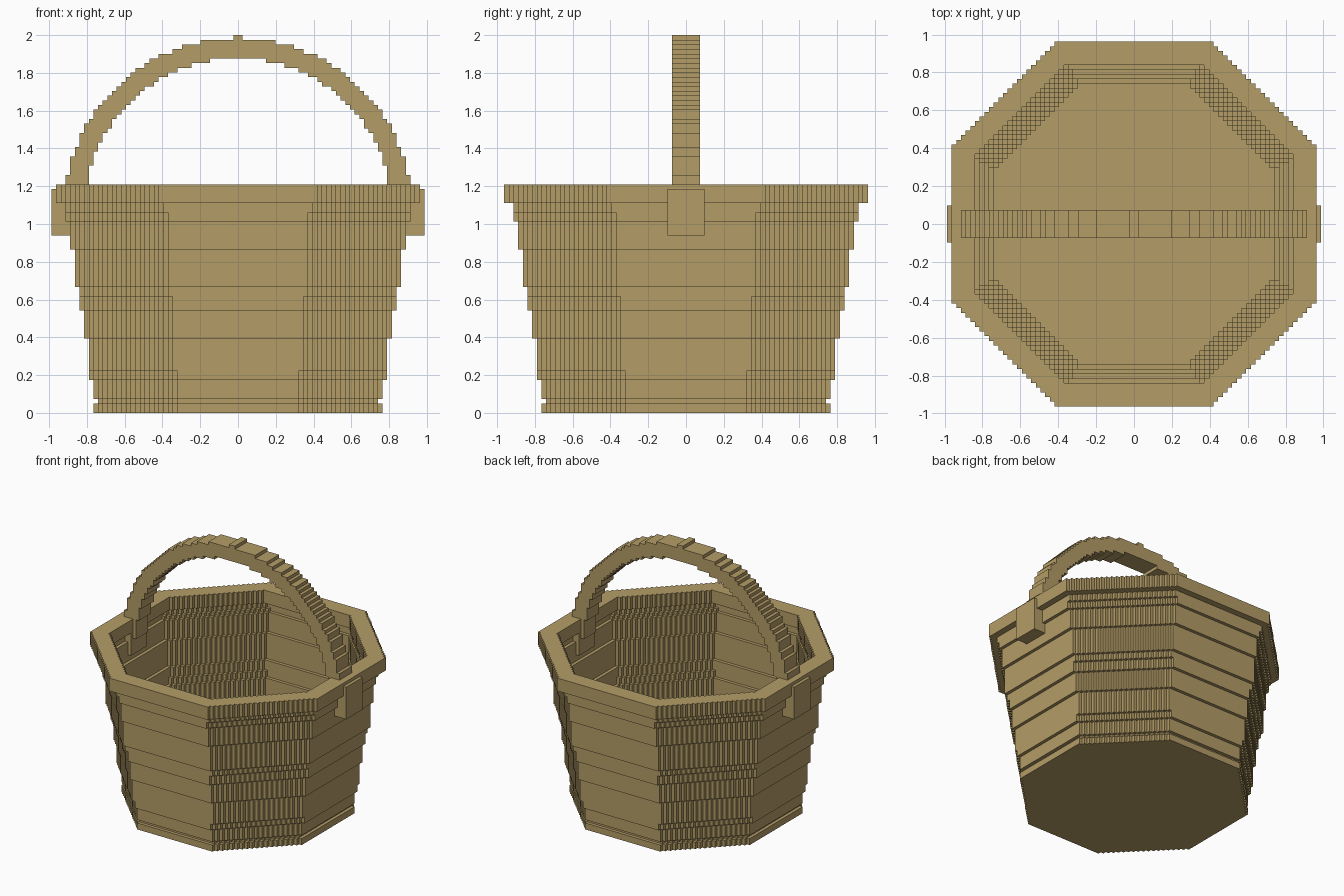
import bpy, bmesh, math
from mathutils import Vector

V = 2 / 81  # size of one grid step

if "Cube" in bpy.data.objects:
    bpy.data.objects.remove(bpy.data.objects["Cube"])

wicker = bpy.data.materials.new("wicker_tan")
wicker.use_nodes = True
colour = (0.455, 0.335, 0.135, 1)
wicker.diffuse_color = colour
wicker.node_tree.nodes["Principled BSDF"].inputs["Base Color"].default_value = colour


def prism(name, loops, low, high, upright=False):
    """Fill outlines (later ones are holes) and extrude them along z, or along y."""
    bm = bmesh.new()
    place = (lambda a, b: (a, low, b)) if upright else (lambda a, b: (a, b, low))
    axis = Vector((0, 1, 0)) if upright else Vector((0, 0, 1))
    for loop in loops:
        verts = [bm.verts.new(place(*p)) for p in loop]
        for i, v in enumerate(verts):
            bm.edges.new((verts[i - 1], v))
    bmesh.ops.triangle_fill(bm, edges=bm.edges[:], use_beauty=True, normal=axis)
    top = bmesh.ops.extrude_face_region(bm, geom=bm.faces[:], use_keep_orig=True)
    moved = [g for g in top["geom"] if isinstance(g, bmesh.types.BMVert)]
    bmesh.ops.translate(bm, verts=moved, vec=axis * (high - low))
    bmesh.ops.recalc_face_normals(bm, faces=bm.faces[:])
    bmesh.ops.scale(bm, verts=bm.verts[:], vec=(V, V, V))
    mesh = bpy.data.meshes.new(name)
    bm.to_mesh(mesh)
    bm.free()
    mesh.materials.append(wicker)
    obj = bpy.data.objects.new(name, mesh)
    bpy.context.collection.objects.link(obj)
    return obj


def octagon(r, b):
    """Octagon with stepped diagonals: r to each flat side, b half a flat side."""
    corner = []
    for i in range(r - b):
        corner += [(r - i, b + i), (r - i - 1, b + i)]
    corner.append((b, r))
    points = []
    for _ in range(4):
        points += corner
        corner = [(-y, x) for x, y in corner]
    return points


def arc(radius, half, centre):
    """Stepped half circle from left to right."""
    points = []
    for x in range(-half, half):
        z = round(centre + math.sqrt(radius ** 2 - (x + 0.5) ** 2))
        if not points or points[-1][1] != z:
            if points:
                points.append((x, points[-1][1]))
            points.append((x, z))
    return points + [(half, points[-1][1])]


# Floor plate and the slightly smaller slab on it
prism("base_plate", [octagon(31, 13)], 0, 2)
prism("floor", [octagon(30, 13)], 2, 3)

# Flaring wall: start height, outer size, half flat side
bands = [(3, 31, 13), (7, 32, 13), (9, 32, 14), (16, 33, 14), (22, 34, 14),
         (25, 34, 15), (27, 35, 15), (35, 36, 15), (41, 37, 15), (43, 37, 16)]
for n, (z, r, b) in enumerate(bands):
    top = 45
    if n + 1 < len(bands):
        # lap behind the next band where the wall steps outward
        top = bands[n + 1][0] + (bands[n + 1][1] > r)
    prism(f"wall_band_{n + 1}", [octagon(r, b), octagon(r - 1, b - 1)], z, top)

# Rim
prism("rim", [octagon(39, 17), octagon(34, 15)], 45, 49)

# Arched handle with a small raised strip at its peak
base = 43
outer = arc(37.4, 37, base)
inner = arc(33.1, 33, base)
outline = [(-37, base)] + outer + [(37, base), (33, base)] + inner[::-1] + [(-33, base)]
prism("handle", [outline], -3, 3, upright=True)
prism("handle_peak", [[(-1, 80), (1, 80), (1, 81), (-1, 81)]], -3, 3, upright=True)

# Blocks that hold the handle ends
for side, s in (("left", 1), ("right", -1)):
    block = [(s * 34, 38), (s * 40, 38), (s * 40, 48), (s * 34, 48)]
    prism(f"handle_mount_{side}", [block], -4, 4, upright=True)
